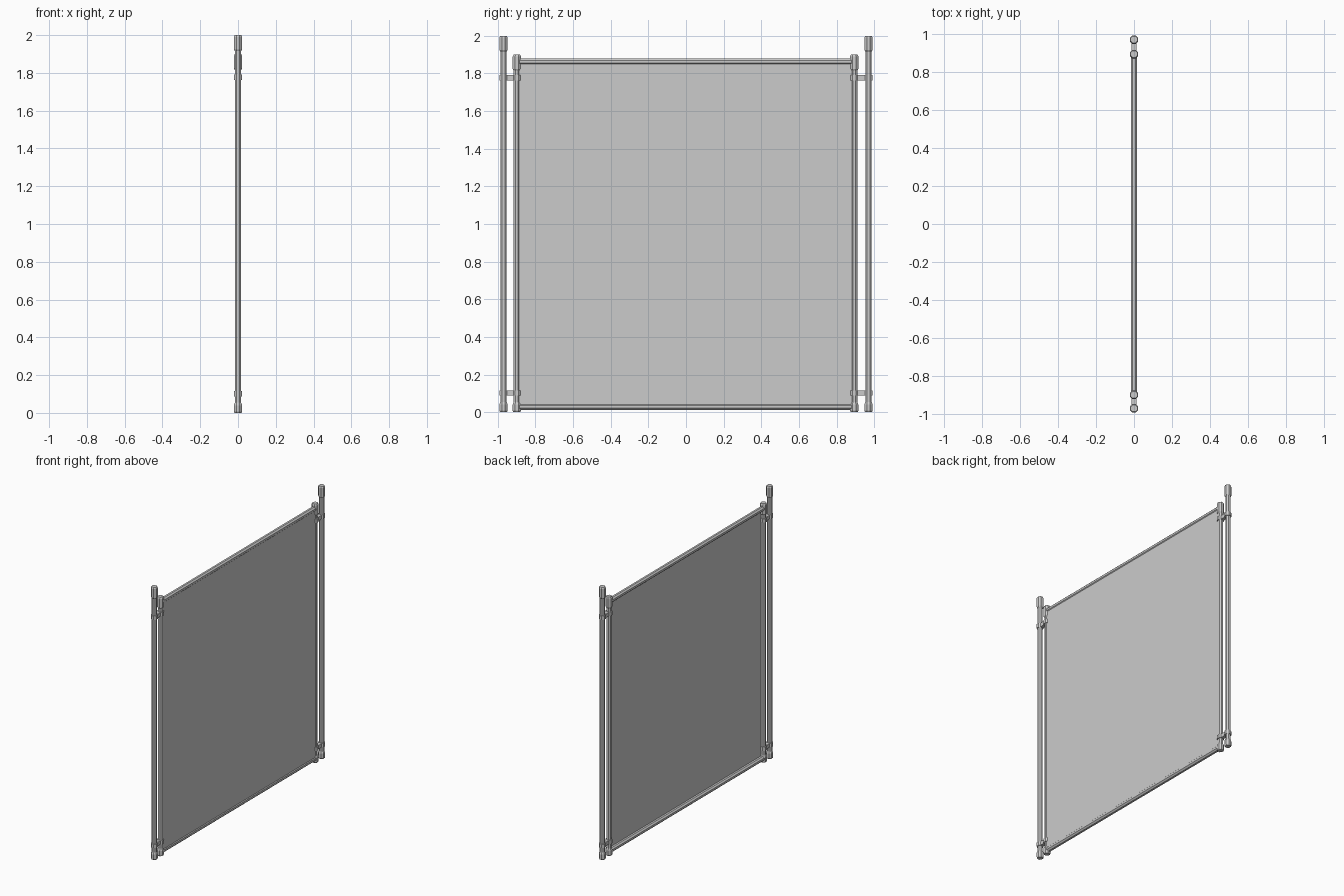
import bpy, bmesh, math
from mathutils import Matrix

if "Cube" in bpy.data.objects:
    bpy.data.objects.remove(bpy.data.objects["Cube"])

SIDES = 8


def finish(name, bm):
    bmesh.ops.recalc_face_normals(bm, faces=bm.faces)
    me = bpy.data.meshes.new(name)
    bm.to_mesh(me)
    bm.free()
    ob = bpy.data.objects.new(name, me)
    bpy.context.collection.objects.link(ob)
    return ob


def lathe(name, profile, y):
    """Stack of octagonal rings (radius, z), capped at both ends."""
    bm = bmesh.new()
    rings = []
    for r, z in profile:
        rings.append([bm.verts.new((r * math.cos(a), y + r * math.sin(a), z))
                      for a in ((i + 0.5) * 2 * math.pi / SIDES for i in range(SIDES))])
    for a, b in zip(rings, rings[1:]):
        for i in range(SIDES):
            j = (i + 1) % SIDES
            bm.faces.new((a[i], a[j], b[j], b[i]))
    bm.faces.new(rings[0])
    bm.faces.new(rings[-1])
    return finish(name, bm)


def pole(name, y, top):
    # shaft, chamfered foot and chamfered top cap
    lathe(name + "_shaft", [(0.018, 0.03), (0.018, top - 0.04)], y)
    lathe(name + "_foot", [(0.020, 0.0), (0.024, 0.008), (0.024, 0.040), (0.018, 0.055)], y)
    lathe(name + "_cap", [(0.018, top - 0.085), (0.024, top - 0.075),
                          (0.024, top - 0.010), (0.019, top)], y)


def bracket(name, y0, y1, z):
    # two clamp rings joined by a narrow bar
    for tag, y in (("outer", y0), ("inner", y1)):
        lathe(f"{name}_{tag}_ring", [(0.024, z - 0.014), (0.024, z + 0.014)], y)
    bm = bmesh.new()
    bmesh.ops.create_cube(bm, size=1, matrix=Matrix.Translation((0, (y0 + y1) / 2, z))
                          @ Matrix.Diagonal((0.026, abs(y1 - y0), 0.028, 1)))
    finish(name + "_bar", bm)


def rail(name, z):
    bm = bmesh.new()
    bmesh.ops.create_cone(bm, cap_ends=True, segments=SIDES, radius1=0.0185, radius2=0.0185,
                          depth=1.793, matrix=Matrix.Translation((0, -0.0025, z))
                          @ Matrix.Rotation(math.pi / 2, 4, 'X')
                          @ Matrix.Rotation(math.pi / SIDES, 4, 'Z'))
    finish(name, bm)


for side, outer, inner in (("left", -0.97, -0.899), ("right", 0.97, 0.894)):
    pole(side + "_outer_pole", outer, 2.0)
    pole(side + "_inner_pole", inner, 1.90)
    for level, z in (("upper", 1.777), ("lower", 0.102)):
        bracket(f"{side}_{level}_bracket", outer, inner, z)

rail("top_rail", 1.862)
rail("bottom_rail", 0.029)

# thin screen sheet stretched between the rails
bm = bmesh.new()
bm.faces.new([bm.verts.new(c) for c in ((0.012, -0.895, 0.035), (0.012, 0.892, 0.035),
                                        (0.012, 0.892, 1.862), (0.012, -0.895, 1.862))])
finish("screen_sheet", bm)
